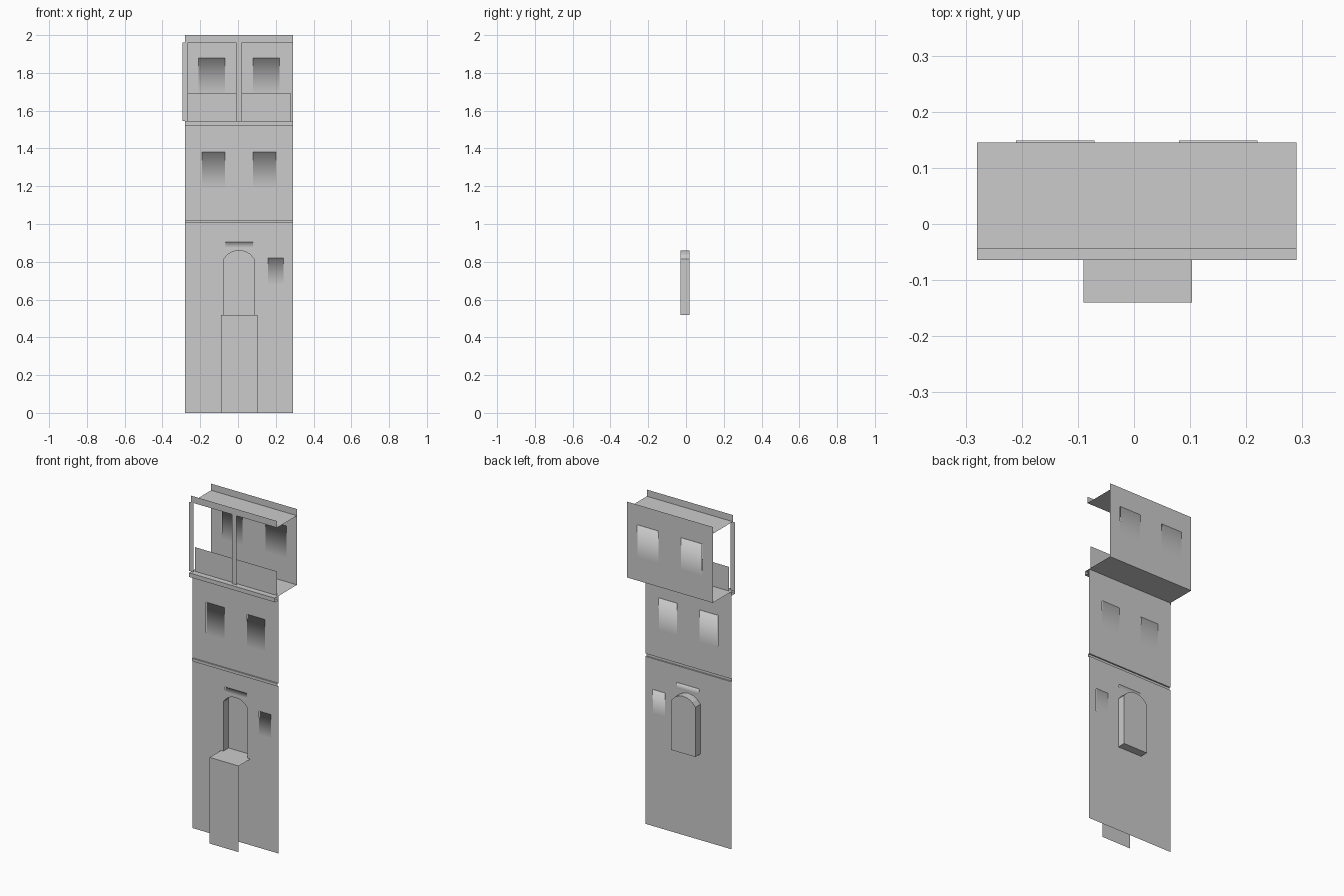
import bpy, bmesh, math

if "Cube" in bpy.data.objects:
    bpy.data.objects.remove(bpy.data.objects["Cube"])

X0, X1 = -0.28, 0.29        # facade width
WALL, LOGGIA = -0.03, 0.145  # y of main wall and of loggia back wall


def make(name, faces, smooth=False):
    """Object from a list of polygons given as point lists; shared points are welded."""
    bm = bmesh.new()
    for pts in faces:
        bm.faces.new([bm.verts.new(p) for p in pts])
    bmesh.ops.remove_doubles(bm, verts=bm.verts, dist=1e-4)
    for f in bm.faces:
        f.smooth = smooth
    me = bpy.data.meshes.new(name)
    bm.to_mesh(me)
    bm.free()
    ob = bpy.data.objects.new(name, me)
    bpy.context.collection.objects.link(ob)
    return ob


def rect(x0, x1, z0, z1, y):
    return [(x0, y, z1), (x0, y, z0), (x1, y, z0), (x1, y, z1)]


def strip(name, profile, x0=X0, x1=X1, smooth=False):
    """Sweep an open (y, z) profile along x; downward runs face the front."""
    faces = [[(x0, *a), (x0, *b), (x1, *b), (x1, *a)]
             for a, b in zip(profile, profile[1:])]
    return make(name, faces, smooth)


def wall(name, z0, z1, y, holes, extra=()):
    """Flat wall with rectangular openings."""
    xs = sorted({X0, X1, *[v for h in holes for v in h[:2]]})
    zs = sorted({z0, z1, *[v for h in holes for v in h[2:]]})
    faces = []
    for a, b in zip(xs, xs[1:]):
        for c, d in zip(zs, zs[1:]):
            mx, mz = (a + b) / 2, (c + d) / 2
            if not any(h[0] < mx < h[1] and h[2] < mz < h[3] for h in holes):
                faces.append(rect(a, b, c, d, y))
    return make(name, faces + list(extra))


def window(name, hole, y, depth=0.004):
    """Shallow blind window: tiny soffit, panel sloping back out to the wall."""
    x0, x1, z0, z1 = hole
    return strip(name, [(y + depth, z1), (y, z0)], x0, x1) if depth == 0 else \
        strip(name, [(y, z1), (y + depth, z1), (y, z0)], x0, x1, True)


# arched door outline, sill to sill
DX0, DX1, SILL, SPRING, TOP = -0.075, 0.085, 0.517, 0.815, 0.86
cx, hw = (DX0 + DX1) / 2, (DX1 - DX0) / 2
rise = TOP - SPRING
R = (hw ** 2 + rise ** 2) / (2 * rise)
half = math.asin(hw / R)
arc = [(cx + R * math.sin(t), TOP - R + R * math.cos(t))
       for t in [half * (i / 3 - 1) for i in range(7)]]
spandrels = [[(p[0], WALL, TOP), (p[0], WALL, p[1]), (q[0], WALL, q[1]), (q[0], WALL, TOP)]
             for p, q in zip(arc[1:-1], arc[2:-1])]
spandrels = [f for f in spandrels if min(f[1][2], f[2][2]) < TOP - 1e-4]
spandrels = [[v for i, v in enumerate(f) if abs(v[2] - TOP) > 1e-4 or i in (0, 3)] for f in spandrels]
spandrels += [[(DX0, WALL, TOP), (*[DX0, WALL], SPRING), (arc[1][0], WALL, arc[1][1]), (arc[1][0], WALL, TOP)],
              [(arc[5][0], WALL, TOP), (arc[5][0], WALL, arc[5][1]), (DX1, WALL, SPRING), (DX1, WALL, TOP)]]

# lower wall with door opening, small window and door hood
small = (0.16, 0.24, 0.67, 0.82)
hood = (-0.065, 0.08, 0.87, 0.905)
wall("lower_wall", 0, 1.005, WALL, [(DX0, DX1, SILL, TOP), small, hood], spandrels)
window("small_window", small, WALL)
window("door_hood", hood, WALL)

# door niche: reveal around the arch plus back panel
NICHE = 0.0185
outline = [(DX0, SILL), *arc, (DX1, SILL)]
reveal = [[(p[0], WALL, p[1]), (p[0], NICHE, p[1]), (q[0], NICHE, q[1]), (q[0], WALL, q[1])]
          for p, q in zip(outline, outline[1:] + outline[:1])]
make("door_niche", reveal + [[(x, NICHE, z) for x, z in reversed(outline)]])

# entrance block under the door
strip("entrance_block", [(WALL, 0.517), (-0.14, 0.517), (-0.14, 0)], -0.09, 0.103)

# string course and upper wall with two windows
strip("string_course", [(WALL, 1.022), (-0.038, 1.022), (-0.038, 1.005), (WALL, 1.005)])
upper = [(-0.19, -0.07, 1.18, 1.38), (0.08, 0.20, 1.18, 1.38)]
wall("upper_wall", 1.022, 1.545, WALL, upper)
for h in upper:
    window("upper_window", h, WALL)

# loggia: ledge, floor, back wall, ceiling with fascia
strip("loggia_ledge", [(WALL, 1.545), (-0.064, 1.545), (-0.064, 1.52), (WALL, 1.52)])
strip("loggia_floor", [(LOGGIA, 1.545), (WALL, 1.545)])
back = [(-0.21, -0.07, 1.68, 1.88), (0.08, 0.22, 1.68, 1.88)]
wall("loggia_back_wall", 1.545, 2.0, LOGGIA, back)
for h in back:
    window("loggia_window", h, LOGGIA)
strip("loggia_ceiling", [(-0.044, 2.0), (-0.044, 1.96), (LOGGIA, 1.96)])

# parapet (faces inward) and flat posts
make("parapet", [list(reversed(rect(-0.265, 0.28, 1.545, 1.69, WALL)))])
for x in (-0.295, -0.01):
    make("post", [rect(x, x + 0.03, 1.545, 1.96, -0.044)])
